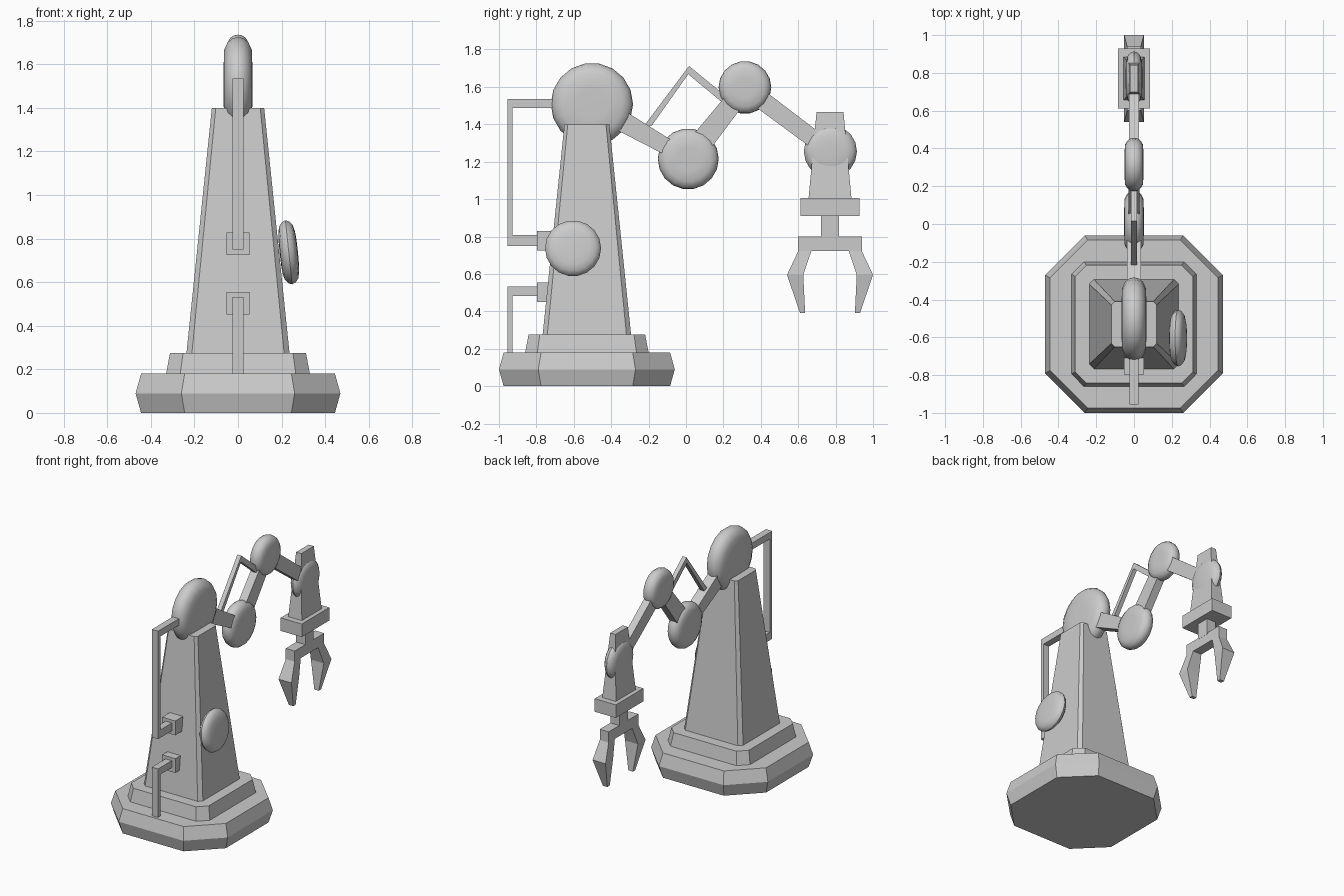
import bpy, math
from mathutils import Matrix, Vector

if "Cube" in bpy.data.objects:
    bpy.data.objects.remove(bpy.data.objects["Cube"])


def make(name, verts, faces, smooth=False):
    me = bpy.data.meshes.new(name)
    me.from_pydata(verts, [], faces)
    ob = bpy.data.objects.new(name, me)
    bpy.context.collection.objects.link(ob)
    bpy.context.view_layer.objects.active = ob
    ob.select_set(True)
    bpy.ops.object.mode_set(mode='EDIT')
    bpy.ops.mesh.select_all(action='SELECT')
    bpy.ops.mesh.normals_make_consistent(inside=False)
    bpy.ops.object.mode_set(mode='OBJECT')
    if smooth:
        bpy.ops.object.shade_smooth_by_angle(angle=math.radians(40))
    ob.select_set(False)
    return ob


def loft(name, rings):
    """Skin a stack of equal rings and cap both ends."""
    n = len(rings[0])
    faces = [(k * n + i, k * n + (i + 1) % n, (k + 1) * n + (i + 1) % n, (k + 1) * n + i)
             for k in range(len(rings) - 1) for i in range(n)]
    faces += [tuple(range(n)), tuple(range((len(rings) - 1) * n, len(rings) * n))]
    return make(name, [v for r in rings for v in r], faces)


def octagon(half, cut, z, cy=-0.53):
    a, b = half, half - cut
    pts = [(a, -b), (a, b), (b, a), (-b, a), (-a, b), (-a, -b), (-b, -a), (b, -a)]
    return [(x, cy + y, z) for x, y in pts]


def rect(hx, y0, y1, z):
    return [(-hx, y0, z), (hx, y0, z), (hx, y1, z), (-hx, y1, z)]


def plate(name, pts, hx):
    """Side profile in (y, z) extruded across x."""
    return loft(name, [[(x, y, z) for y, z in pts] for x in (-hx, hx)])


def disc(name, centre, r, h, rim, tilt=0.0, n=18):
    """Round joint turned about the x axis; rim is (height, radius) fractions."""
    prof = rim + [(-a, b) for a, b in reversed(rim) if a > 0]
    verts, faces = [], []
    m = Matrix.Translation(centre) @ Matrix.Rotation(tilt, 4, 'Y')
    for a, b in prof:
        verts += [m @ Vector((a * h, b * r * math.cos(t), b * r * math.sin(t)))
                  for t in (2 * math.pi * i / n for i in range(n))]
    for k in range(len(prof) - 1):
        faces += [(k * n + i, k * n + (i + 1) % n, (k + 1) * n + (i + 1) % n, (k + 1) * n + i)
                  for i in range(n)]
    top, bot = len(verts), len(verts) + 1
    verts += [m @ Vector((h, 0, 0)), m @ Vector((-h, 0, 0))]
    last = (len(prof) - 1) * n
    for i in range(n):
        faces += [(top, i, (i + 1) % n), (bot, last + i, last + (i + 1) % n)]
    return make(name, verts, faces, True)


def arm(name, p, q, w0, w1, hx):
    """Tapered bar between two (y, z) points."""
    p, q = Vector(p), Vector(q)
    d = (q - p).normalized()
    s = Vector((-d.y, d.x))
    return plate(name, [p + s * w0 / 2, q + s * w1 / 2, q - s * w1 / 2, p - s * w0 / 2], hx)


# stepped base and tapered tower
loft("base_plinth", [octagon(0.445, 0.2, 0), octagon(0.47, 0.21, 0.09), octagon(0.445, 0.2, 0.18)])
loft("base_step", [octagon(0.33, 0.065, 0.17), octagon(0.33, 0.065, 0.18), octagon(0.312, 0.06, 0.275)])
loft("tower", [octagon(0.237, 0.025, 0.27), octagon(0.12, 0.018, 1.4)])

# round joints
SOFT = [(0.98, 0.35), (0.92, 0.62), (0.75, 0.83), (0.42, 0.95), (0, 1)]
FLAT = [(1, 0.4), (0.96, 0.74), (0.7, 0.9), (0.35, 0.98), (0, 1)]
shoulder, elbow, upper, wrist = (-0.503, 1.508), (0.012, 1.215), (0.315, 1.597), (0.772, 1.255)
disc("shoulder_joint", (0, *shoulder), 0.22, 0.066, FLAT)
disc("elbow_joint", (0, *elbow), 0.163, 0.052, FLAT)
disc("upper_joint", (0, *upper), 0.141, 0.05, FLAT)
disc("wrist_joint", (0, *wrist), 0.142, 0.045, SOFT)
disc("side_knob", (0.233, -0.604, 0.737), 0.15, 0.042, SOFT, math.radians(-6))

# arm segments
arm("lower_arm", (-0.45, 1.478), elbow, 0.12, 0.075, 0.037)
arm("middle_arm", elbow, upper, 0.125, 0.1, 0.03)
arm("fore_arm", upper, wrist, 0.1, 0.09, 0.027)

# bent rod over the elbow
plate("elbow_rod", [(-0.225, 1.39), (0.016, 1.712), (0.275, 1.5), (0.25, 1.47),
                    (0.012, 1.668), (-0.185, 1.39)], 0.016)

# rear pipes and their sockets
plate("upper_pipe", [(-0.6, 1.535), (-0.955, 1.535), (-0.955, 0.75), (-0.76, 0.75),
                     (-0.76, 0.807), (-0.928, 0.807), (-0.928, 1.487), (-0.6, 1.487)], 0.025)
plate("lower_pipe", [(-0.76, 0.533), (-0.955, 0.533), (-0.955, 0.17), (-0.928, 0.17),
                     (-0.928, 0.482), (-0.76, 0.482)], 0.025)
for name, z in (("upper_socket", 0.777), ("lower_socket", 0.503)):
    loft(name, [rect(0.053, -0.797, -0.69, z - 0.052), rect(0.053, -0.797, -0.69, z + 0.052)])

# hand: tapered wrist block, collar, neck, palm
C = 0.77
for name, sections in {
    "wrist_block": [(0.055, 0.115, 1.0), (0.021, 0.072, 1.467)],
    "hand_collar": [(0.085, 0.158, 0.91), (0.085, 0.158, 1.005)],
    "hand_neck": [(0.037, 0.048, 0.79), (0.037, 0.048, 0.92)],
    "palm": [(0.036, 0.17, 0.722), (0.036, 0.17, 0.8)],
}.items():
    loft(name, [rect(hx, C - hy, C + hy, z) for hx, hy, z in sections])

# two claws, wide at the knuckle and thin at the tip
for name, s in (("claw_front", 1), ("claw_back", -1)):
    loft(name, [rect(hx, C + s * a, C + s * b, z) for hx, a, b, z in
                [(0.036, 0.1, 0.17, 0.722), (0.052, 0.143, 0.23, 0.595), (0.018, 0.133, 0.16, 0.39)]])
